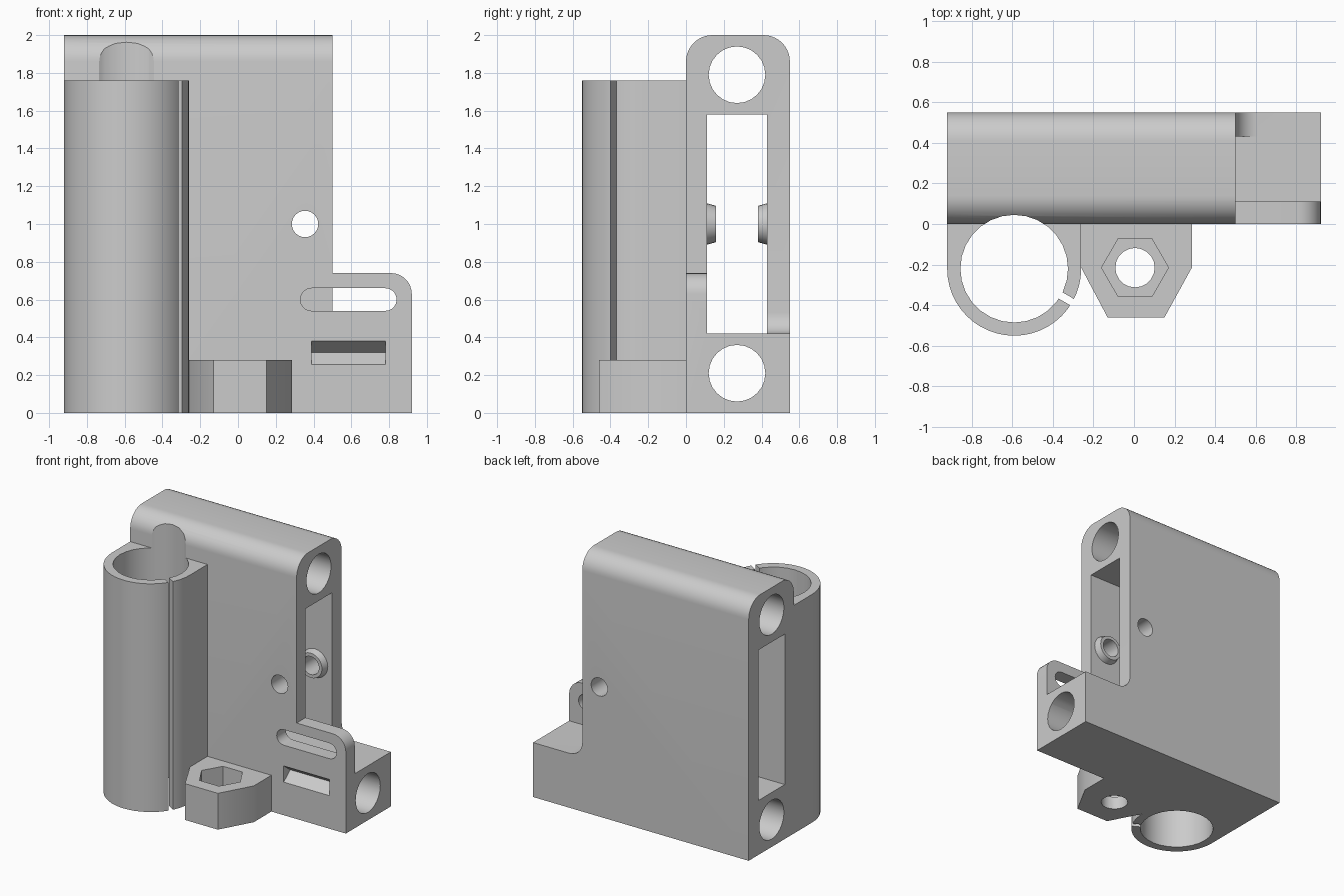
import bpy, bmesh
from math import sin, cos, pi, radians
from mathutils import Vector

if "Cube" in bpy.data.objects:
    bpy.data.objects.remove(bpy.data.objects["Cube"])

grey = bpy.data.materials.new("plain grey")
grey.use_nodes = True
grey.diffuse_color = (0.6, 0.6, 0.6, 1)
grey.node_tree.nodes["Principled BSDF"].inputs["Base Color"].default_value = (0.6, 0.6, 0.6, 1)


def arc(cx, cy, r, start, end, n):
    """Points on an arc, angles in degrees."""
    steps = [radians(start + (end - start) * i / n) for i in range(n + 1)]
    return [(cx + r * cos(a), cy + r * sin(a)) for a in steps]


def circle(cx, cy, r, n=24, turn=0):
    return arc(cx, cy, r, turn, turn + 360, n)[:-1]


def rect(a0, b0, a1, b1):
    return [(a0, b0), (a1, b0), (a1, b1), (a0, b1)]


def prism(name, axis, profile, lo, hi, taper=1.0):
    """Extrude a profile along an axis; taper scales the far end."""
    place = {"x": lambda a, b, t: (t, a, b),
             "y": lambda a, b, t: (a, t, b),
             "z": lambda a, b, t: (a, b, t)}[axis]
    ca = sum(p[0] for p in profile) / len(profile)
    cb = sum(p[1] for p in profile) / len(profile)
    bm = bmesh.new()
    near = [bm.verts.new(place(a, b, lo)) for a, b in profile]
    far = [bm.verts.new(place(ca + (a - ca) * taper, cb + (b - cb) * taper, hi))
           for a, b in profile]
    bm.faces.new(near)
    bm.faces.new(far)
    for i in range(len(near)):
        j = (i + 1) % len(near)
        bm.faces.new((near[i], near[j], far[j], far[i]))
    bmesh.ops.recalc_face_normals(bm, faces=bm.faces)
    mesh = bpy.data.meshes.new(name)
    bm.to_mesh(mesh)
    bm.free()
    mesh.materials.append(grey)
    obj = bpy.data.objects.new(name, mesh)
    bpy.context.collection.objects.link(obj)
    return obj


def cut(obj, cutters):
    """Subtract cutters, bake the result and shade it."""
    for c in cutters:
        c.hide_render = True
        mod = obj.modifiers.new("cut", "BOOLEAN")
        mod.operation = "DIFFERENCE"
        mod.solver = "EXACT"
        mod.object = c
    bpy.ops.object.select_all(action="DESELECT")
    obj.select_set(True)
    bpy.context.view_layer.objects.active = obj
    for mod in list(obj.modifiers):
        bpy.ops.object.modifier_apply(modifier=mod.name)
    bpy.ops.object.shade_smooth_by_angle(angle=radians(32))


# Shared cutters
bore = prism("bore_cutter", "z", circle(-0.59, -0.22, 0.265, 28), -0.1, 2.2)
cross_hole = prism("cross_hole_cutter", "y", circle(0.355, 1.0, 0.07), -0.2, 0.8)

# Main body with rounded top, cut down on one side to a base and a front ear
body = prism("main_body", "x",
             [(0, 0), (0.55, 0)] + arc(0.41, 1.86, 0.14, 0, 90, 10)
             + arc(0.14, 1.86, 0.14, 90, 180, 10), -0.92, 0.92)
step = prism("step_cutter", "y",
             [(1.1, 0.42), (1.1, 2.2), (0.5, 2.2)] + arc(0.61, 0.53, 0.11, 180, 270, 8),
             0.11, 0.7)
ear = prism("ear_cutter", "y",
            [(0.5, 2.2), (0.5, 0.74)] + arc(0.81, 0.63, 0.11, 90, 0, 8)
            + [(1.1, 0.63), (1.1, 2.2)], -0.1, 0.12)
window = prism("window_cutter", "x", rect(0.11, 0.42, 0.43, 1.58), -1.1, 1.1)
rod_holes = [prism("rod_hole_cutter", "x", circle(0.27, z, 0.15), -1.1, 1.1)
             for z in (0.21, 1.79)]
slot = prism("slot_cutter", "y",
             arc(0.39, 0.60, 0.06, 90, 270, 10) + arc(0.78, 0.60, 0.06, -90, 90, 10),
             -0.1, 0.2)
notch = prism("notch_cutter", "x",
              [(-0.03, 0.255), (0, 0.255), (0.08, 0.32), (0, 0.38), (-0.03, 0.38)],
              0.39, 0.78)
cut(body, [step, ear, window, *rod_holes, slot, notch, bore, cross_hole])

# Split clamp tube on the front
tube = prism("clamp_tube", "z",
             [(-0.26, 0), (-0.92, 0)] + arc(-0.59, -0.22, 0.33, 180, 360, 24), 0, 1.76)
d, s = Vector((cos(radians(-30)), sin(radians(-30)))), Vector((0.5, cos(pi / 6))) * 0.018
c = Vector((-0.59, -0.22))
slit = prism("slit_cutter", "z",
             [tuple(c + d * r + s * k) for r, k in ((0.2, 1), (0.4, 1), (0.4, -1), (0.2, -1))],
             -0.1, 2)
cut(tube, [bore, slit])

# Nut holder with hexagonal pocket and bolt hole
holder = prism("nut_holder", "z",
               [(-0.26, 0), (0.285, 0), (0.285, -0.215), (0.15, -0.46),
                (-0.13, -0.46), (-0.26, -0.215)], 0, 0.28)
pocket = prism("pocket_cutter", "z", circle(0.005, -0.215, 0.165, 6), 0.1, 0.5)
bolt = prism("bolt_cutter", "z", circle(0.005, -0.215, 0.097, 20), -0.1, 0.5)
cut(holder, [pocket, bolt])

# Tapered bosses around the cross hole, inside the window
for name, lo, hi in (("front_boss", 0.11, 0.16), ("back_boss", 0.43, 0.38)):
    cut(prism(name, "y", circle(0.355, 1.0, 0.11), lo, hi, 0.87), [cross_hole])

# Remove the used cutters
for obj in list(bpy.data.objects):
    if obj.name.split(".")[0].endswith("_cutter"):
        bpy.data.objects.remove(obj)
